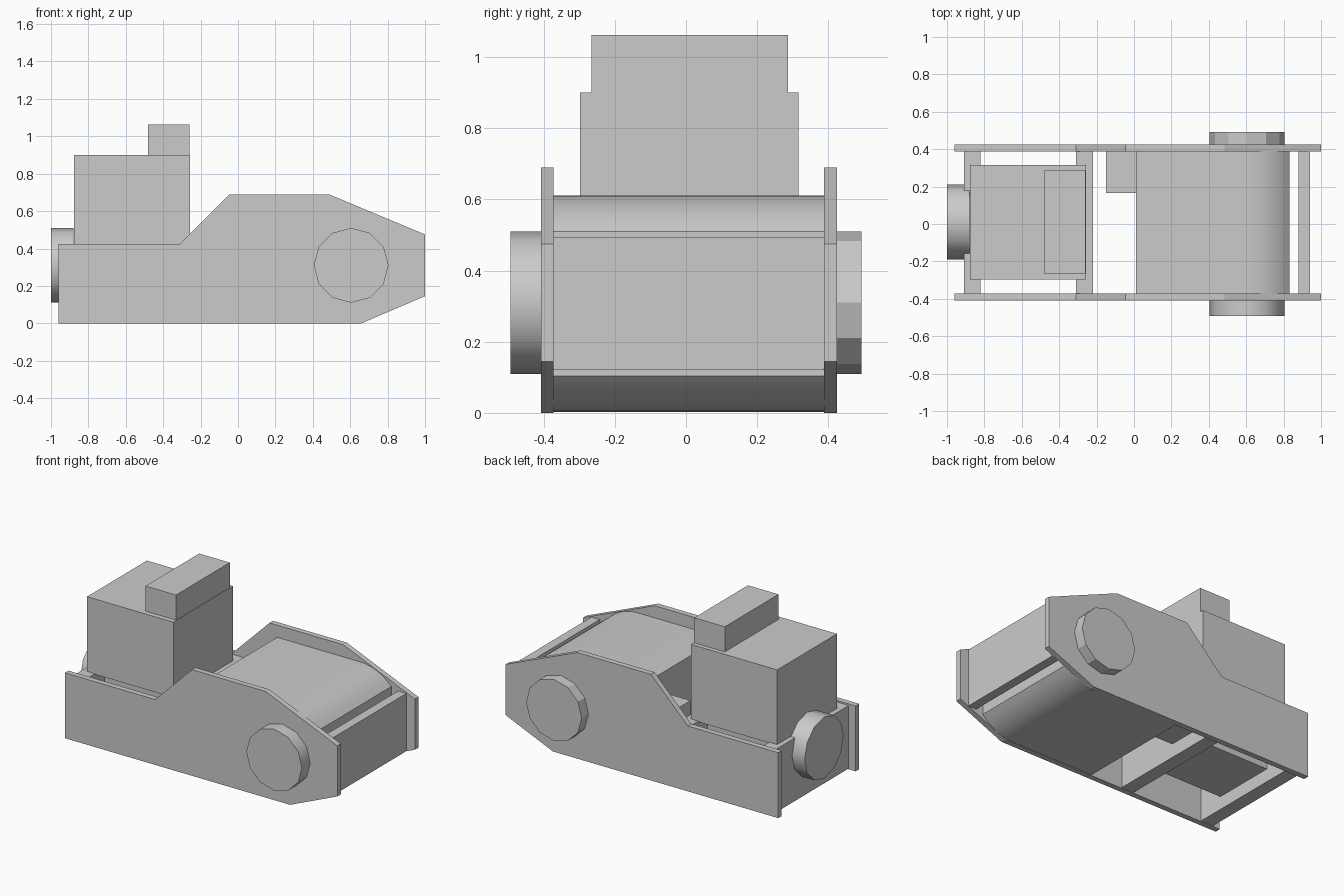
import bpy
import math
from mathutils import Matrix

cube = bpy.data.objects.get("Cube")
if cube:
    bpy.data.objects.remove(cube, do_unlink=True)

GREY = (0.6, 0.6, 0.6, 1.0)
grey = bpy.data.materials.new("plain grey")
grey.use_nodes = True
grey.diffuse_color = GREY
grey.node_tree.nodes["Principled BSDF"].inputs["Base Color"].default_value = GREY

Y0, Y1 = -0.372, 0.388   # inner faces of the side plates
PLATE = 0.036


def prism(name, outline, y0, y1, smooth=False):
    """Extrude an outline in x and z (counter-clockwise from the front) along y."""
    n = len(outline)
    verts = [(x, y, z) for y in (y0, y1) for x, z in outline]
    faces = [tuple(range(n)), tuple(reversed(range(n, 2 * n)))]
    faces += [(i, i + n, (i + 1) % n + n, (i + 1) % n) for i in range(n)]
    mesh = bpy.data.meshes.new(name)
    mesh.from_pydata(verts, [], faces)
    mesh.materials.append(grey)
    obj = bpy.data.objects.new(name, mesh)
    bpy.context.collection.objects.link(obj)
    if smooth:
        bpy.ops.object.select_all(action='DESELECT')
        obj.select_set(True)
        bpy.context.view_layer.objects.active = obj
        bpy.ops.object.shade_smooth_by_angle(angle=math.radians(35))
    return obj


def box(name, x0, x1, y0, y1, z0, z1):
    return prism(name, [(x0, z0), (x1, z0), (x1, z1), (x0, z1)], y0, y1)


def arc(cx, cz, r, start, end, steps):
    angles = [math.radians(start + (end - start) * i / steps) for i in range(steps + 1)]
    return [(cx + r * math.cos(a), cz + r * math.sin(a)) for a in angles]


# Side plates
side = [(-0.96, 0), (0.66, 0), (1, 0.145), (1, 0.475), (0.485, 0.69),
        (-0.045, 0.69), (-0.31, 0.425), (-0.96, 0.425)]
prism("front_side_plate", side, Y0 - PLATE, Y0)
prism("back_side_plate", side, Y1, Y1 + PLATE)

# Body between the plates: rounded shoulders, cut off upright at the nose
lower = arc(0.605, 0.307, 0.304, -90, -42, 6)
upper = arc(0.605, 0.307, 0.304, 42, 90, 6)
prism("rounded_body", [(0.01, 0.611), (0.01, 0.003)] + lower + upper, Y0, Y1, smooth=True)

# Nose plate
box("nose_plate", 0.88, 0.94, Y0, Y1, 0.12, 0.495)

# Cross walls
box("tail_wall", -0.91, -0.82, Y0, Y1, 0.005, 0.415)
box("middle_wall", -0.31, -0.22, Y0, Y1, 0.005, 0.415)

# Tower, its cap, the core slung below it and the small block by the body
box("tower", -0.877, -0.257, -0.298, 0.316, 0.41, 0.90)
box("tower_cap", -0.48, -0.26, -0.265, 0.287, 0.90, 1.063)
box("tower_core", -0.82, -0.31, -0.20, 0.22, 0.09, 0.41)
box("side_block", -0.15, 0.01, 0.167, Y1, 0.03, 0.45)

# Side discs
disc = arc(0.605, 0.31, 0.2, 0, 330, 11)
prism("front_disc", disc, -0.493, Y0 - PLATE, smooth=True)
prism("back_disc", disc, Y1 + PLATE, 0.493)

# Tail disc, turned to face -x
tail = prism("tail_disc", arc(0, 0.31, 0.2, 0, 330, 11), -0.06, 0.06, smooth=True)
tail.data.transform(Matrix.Translation((-0.94, 0.01, 0)) @ Matrix.Rotation(-math.pi / 2, 4, 'Z'))
